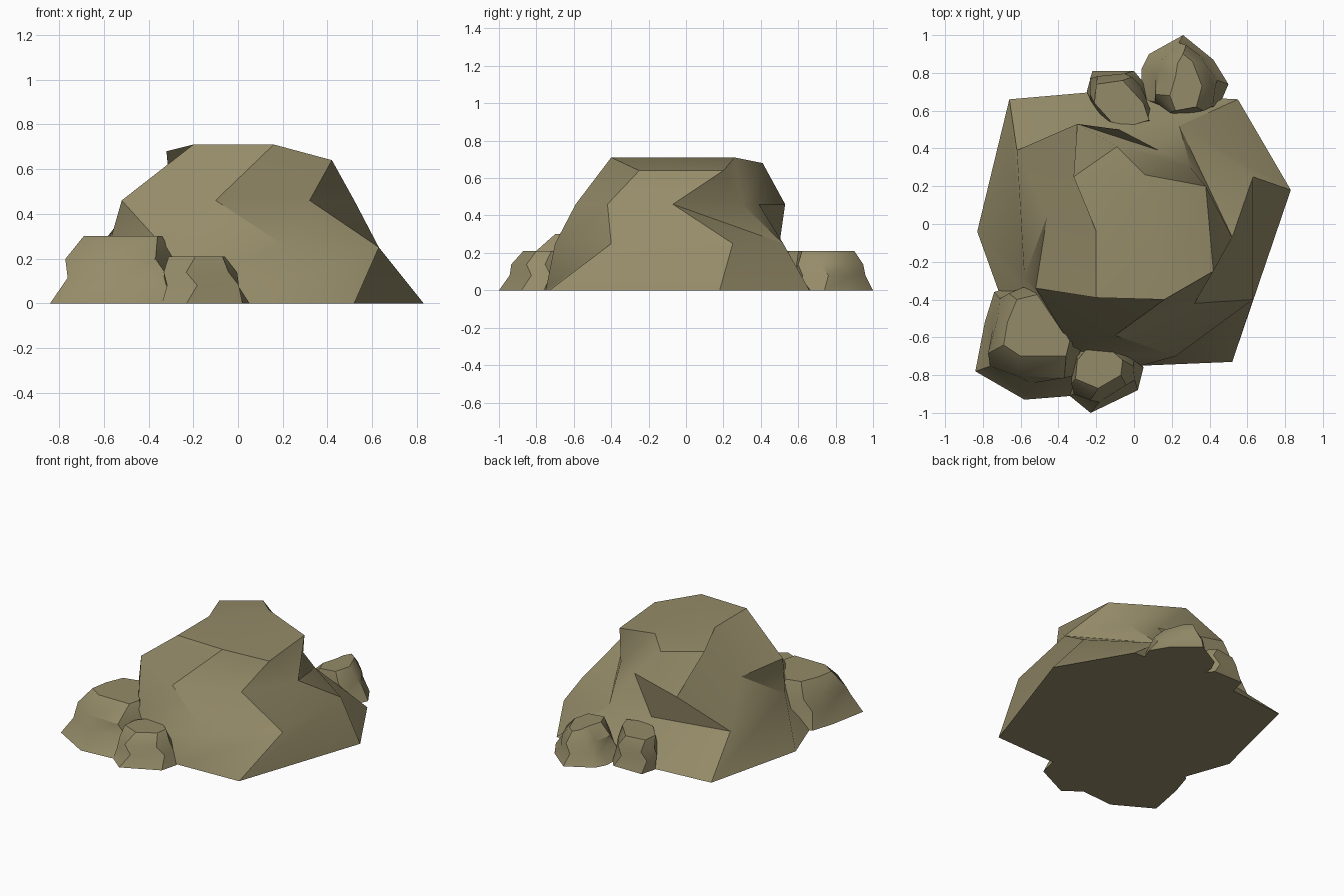
import bpy, bmesh, math
from mathutils import Vector

if "Cube" in bpy.data.objects:
    bpy.data.objects.remove(bpy.data.objects["Cube"])

mat = bpy.data.materials.new("stone")
mat.diffuse_color = (0.30, 0.26, 0.14, 1)
mat.use_nodes = True
mat.node_tree.nodes["Principled BSDF"].inputs["Base Color"].default_value = mat.diffuse_color


def loft(name, rings, top_faces=None, flipped=()):
    """Skin stacked rings of points; flipped lists (level, column) quads split on the other diagonal."""
    bm = bmesh.new()
    vs = [[bm.verts.new(p) for p in r] for r in rings]
    n = len(vs[0])
    for k in range(len(vs) - 1):
        for i in range(n):
            a, b = vs[k][i], vs[k][(i + 1) % n]
            c, d = vs[k + 1][(i + 1) % n], vs[k + 1][i]
            if (k, i) in flipped:
                bm.faces.new((a, b, d))
                bm.faces.new((b, c, d))
            else:
                bm.faces.new((a, b, c, d))
    bm.faces.new(vs[0][::-1])
    for f in top_faces or [range(n)]:
        bm.faces.new([vs[-1][i] for i in f])
    bmesh.ops.recalc_face_normals(bm, faces=bm.faces[:])
    me = bpy.data.meshes.new(name)
    bm.to_mesh(me)
    bm.free()
    ob = bpy.data.objects.new(name, me)
    bpy.context.collection.objects.link(ob)
    me.materials.append(mat)
    bpy.context.view_layer.objects.active = ob
    ob.select_set(True)
    bpy.ops.object.shade_smooth_by_angle(angle=math.radians(35))
    ob.select_set(False)
    return ob


def small_rock(name, base, top, h):
    """Small stone: base and top outlines with two zigzagging rings between."""
    n = len(base)
    rings = [[Vector((x, y, 0)) for x, y in base]]
    tops = [Vector((x, y, h)) for x, y in top]
    for fz, t, twist in ((0.38, 0.42, 0.2), (0.66, 0.52, -0.15)):
        mid = [rings[0][i].lerp(tops[i], t) for i in range(n)]
        ring = []
        for i in range(n):
            p = mid[i] + (mid[(i + 1) % n] - mid[i - 1]) * twist * 0.5
            p.z = h * fz
            ring.append(p)
        rings.append(ring)
    rings.append(tops)
    return loft(name, rings)


# Main boulder: columns run counter-clockwise from the front
levels = [
    (0.0, [(.04, -.75), (.52, -.73), (.83, .18), (.55, .66),
           (-.2, .70), (-.66, .66), (-.83, -.04), (-.6, -.68)]),
    (0.25, [(.22, -.70), (.63, -.40), (.63, .25), (.24, .52),
            (-.08, .50), (-.62, .39), (-.58, -.28), (-.33, -.65)]),
    (0.46, [(-.10, -.59), (.32, -.42), (.52, -.07), (.30, .30),
            (.13, .39), (-.30, .53), (-.46, .04), (-.52, -.34)]),
]
rings = [[(x, y, z) for x, y in pts] for z, pts in levels]
rings.append([(.16, -.40, .71), (.42, -.25, .64), (.38, .20, .64), (.06, .26, .71),
              (-.09, .41, .68), (-.32, .25, .68), (-.20, -.04, .71), (-.20, -.39, .71)])
loft("main_boulder", rings,
     top_faces=[(7, 0, 3, 6), (0, 1, 2, 3), (3, 4, 5, 6)], flipped={(1, 2)})

# Small stones around the foot
small_rock("front_left_stone",
           [(-.84, -.78), (-.58, -.93), (-.33, -.91), (-.22, -.62),
            (-.35, -.40), (-.55, -.30), (-.74, -.36), (-.79, -.52)],
           [(-.69, -.64), (-.60, -.70), (-.36, -.70), (-.34, -.62),
            (-.42, -.48), (-.50, -.37), (-.62, -.40), (-.67, -.52)], 0.30)
small_rock("front_stone",
           [(-.23, -1.0), (.02, -.88), (.05, -.76), (-.02, -.62),
            (-.20, -.60), (-.33, -.65), (-.34, -.91)],
           [(-.19, -.87), (-.07, -.80), (-.06, -.72), (-.12, -.67),
            (-.25, -.66), (-.30, -.72), (-.31, -.82)], 0.21)
small_rock("back_right_stone",
           [(.26, 1.0), (.08, .90), (.04, .82), (.04, .66),
            (.20, .57), (.44, .60), (.50, .74), (.42, .87)],
           [(.26, .90), (.23, .85), (.22, .78), (.19, .68),
            (.22, .60), (.33, .62), (.36, .73), (.31, .86)], 0.21)
small_rock("back_stone",
           [(-.22, .81), (-.25, .70), (-.18, .55), (-.02, .52),
            (.10, .56), (.05, .75), (0.0, .81)],
           [(-.20, .74), (-.21, .64), (-.12, .54), (-.02, .52),
            (.08, .55), (.05, .64), (-.06, .76)], 0.21)
